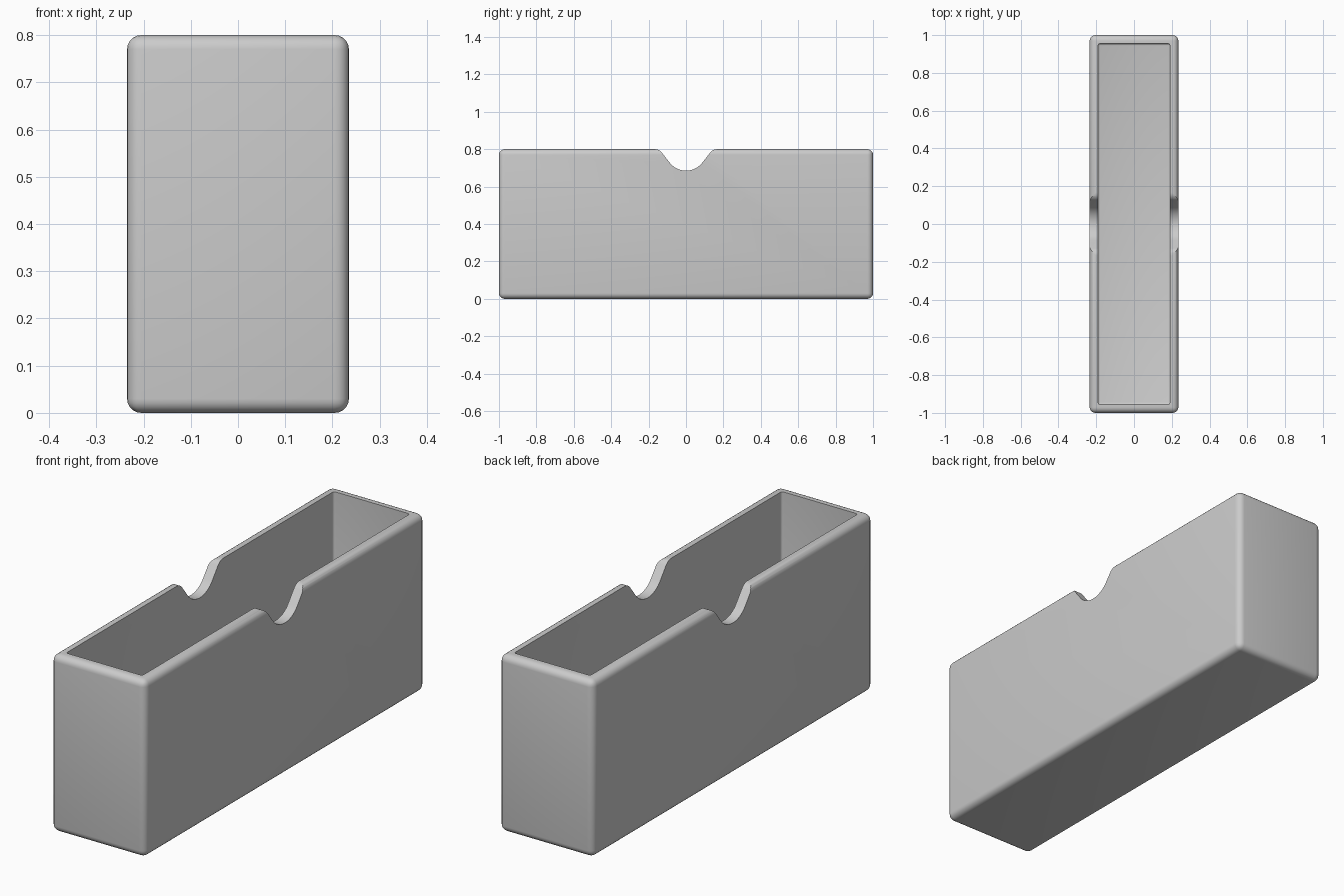
import bpy, bmesh, math
from mathutils import Matrix

if "Cube" in bpy.data.objects:
    bpy.data.objects.remove(bpy.data.objects["Cube"], do_unlink=True)

HX, HY, H = 0.235, 1.0, 0.8      # outer half width, half length, height
WALL, ROUND = 0.045, 0.03        # wall thickness, outer edge radius

grey = bpy.data.materials.new("plain_grey")
grey.use_nodes = True
colour = (0.6, 0.6, 0.6, 1)
grey.diffuse_color = colour
grey.node_tree.nodes["Principled BSDF"].inputs["Base Color"].default_value = colour


def add_object(name, bm):
    bmesh.ops.recalc_face_normals(bm, faces=bm.faces)
    mesh = bpy.data.meshes.new(name)
    bm.to_mesh(mesh)
    bm.free()
    mesh.materials.append(grey)
    obj = bpy.data.objects.new(name, mesh)
    bpy.context.collection.objects.link(obj)
    return obj


def rounded_box(name, hx, hy, z0, z1, radius, segments):
    bm = bmesh.new()
    bmesh.ops.create_cube(bm, size=1, matrix=Matrix.Translation((0, 0, (z0 + z1) / 2))
                          @ Matrix.Diagonal((2 * hx, 2 * hy, z1 - z0, 1)))
    bmesh.ops.bevel(bm, geom=bm.edges[:], offset=radius, segments=segments,
                    profile=0.5, affect='EDGES')
    return add_object(name, bm)


def arc(cy, cz, r, start, end, steps=10):
    angles = [math.radians(start + (end - start) * i / steps) for i in range(steps + 1)]
    return [(cy + r * math.cos(a), cz + r * math.sin(a)) for a in angles]


def notch_cutter():
    # Round bottom flowing through straight flanks into rounded shoulders
    low_r, top_r, slope, depth = 0.11, 0.05, 52, 0.685
    low_z, top_z = depth + low_r, H - top_r
    s, c = math.sin(math.radians(slope)), math.cos(math.radians(slope))
    top_y = (low_r + top_r - (low_z - top_z) * c) / s
    half = arc(0, low_z, low_r, -90, slope - 90) + arc(top_y, top_z, top_r, slope + 90, 90)
    half += [(top_y, H + 0.1)]
    outline = [(-y, z) for y, z in reversed(half[1:])] + half
    bm = bmesh.new()
    face = bm.faces.new([bm.verts.new((-0.4, y, z)) for y, z in outline])
    side = bmesh.ops.extrude_face_region(bm, geom=[face])
    bmesh.ops.translate(bm, vec=(0.8, 0, 0),
                        verts=[v for v in side["geom"] if isinstance(v, bmesh.types.BMVert)])
    return add_object("thumb_notch_cutter", bm)


# Open box with a hollow and a thumb notch through both long walls
box = rounded_box("open_box", HX, HY, 0, H, ROUND, 5)
cutters = [rounded_box("hollow_cutter", HX - WALL, HY - WALL, WALL, H + 0.2, 0.01, 3),
           notch_cutter()]
for cutter in cutters:
    cutter.hide_render = True
    mod = box.modifiers.new(cutter.name, 'BOOLEAN')
    mod.operation, mod.solver, mod.object = 'DIFFERENCE', 'EXACT', cutter

bpy.ops.object.select_all(action='DESELECT')
box.select_set(True)
bpy.context.view_layer.objects.active = box
for cutter in cutters:
    bpy.ops.object.modifier_apply(modifier=cutter.name)
    bpy.data.objects.remove(cutter, do_unlink=True)
bpy.ops.object.shade_smooth_by_angle(angle=math.radians(35))
